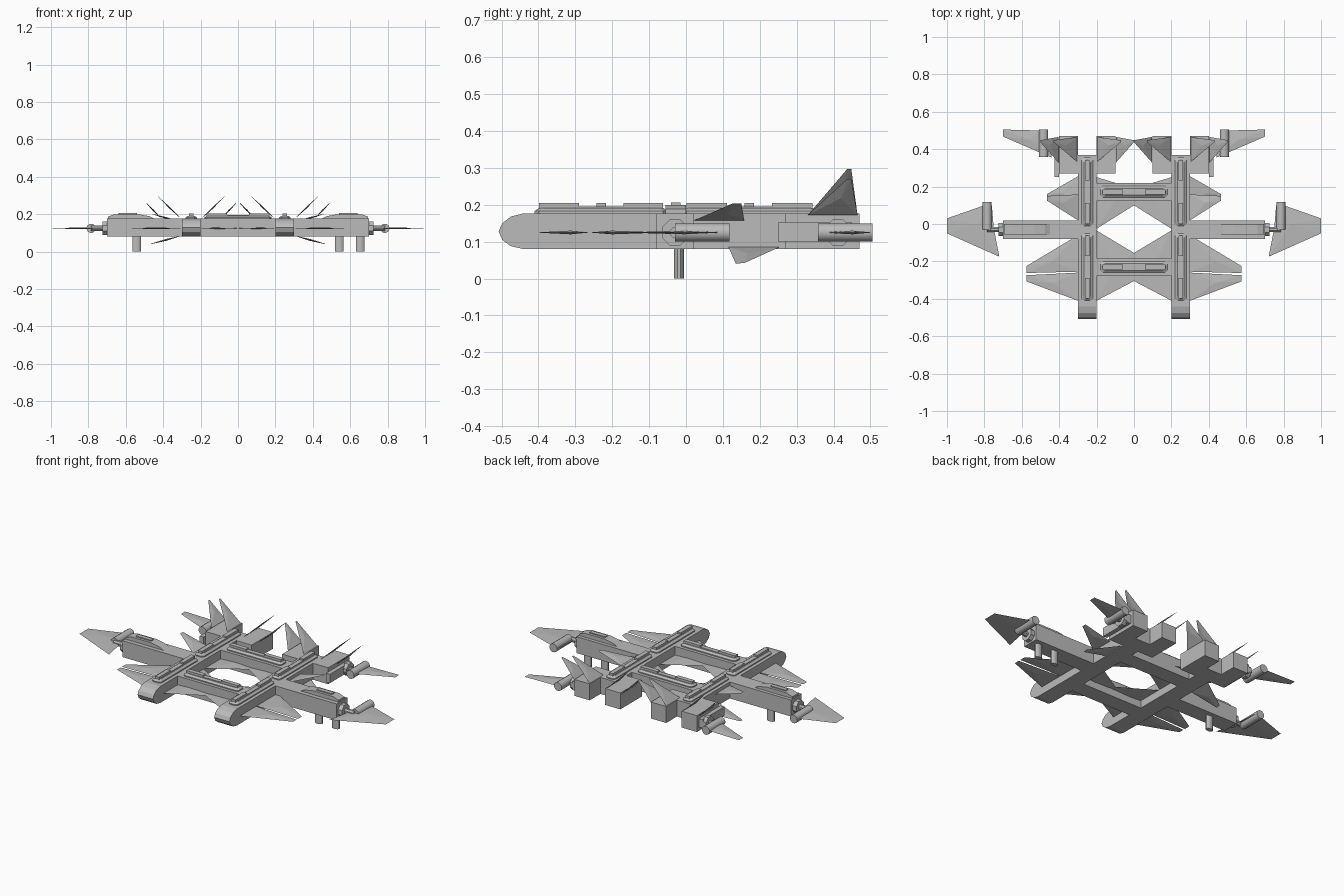
import bpy, bmesh, math
from mathutils import Vector, Matrix

cube = bpy.data.objects.get("Cube")
if cube:
    bpy.data.objects.remove(cube, do_unlink=True)

grey = bpy.data.materials.new("hull_grey")
grey.use_nodes = True
COLOR = (0.5, 0.5, 0.5, 1)
grey.diffuse_color = COLOR
grey.node_tree.nodes["Principled BSDF"].inputs["Base Color"].default_value = COLOR


def finish(name, bm, mirror=True, smooth=False):
    bmesh.ops.recalc_face_normals(bm, faces=bm.faces)
    mesh = bpy.data.meshes.new(name)
    bm.to_mesh(mesh)
    bm.free()
    mesh.materials.append(grey)
    ob = bpy.data.objects.new(name, mesh)
    bpy.context.collection.objects.link(ob)
    if mirror:
        ob.modifiers.new("Mirror", 'MIRROR').use_mirror_merge = False
    if smooth:
        bpy.ops.object.select_all(action='DESELECT')
        ob.select_set(True)
        bpy.context.view_layer.objects.active = ob
        bpy.ops.object.shade_smooth_by_angle(angle=math.radians(40))
    return ob


def box(name, x, y, z, mirror=True):
    bm = bmesh.new()
    center = [(a + b) / 2 for a, b in (x, y, z)]
    size = [b - a for a, b in (x, y, z)]
    m = Matrix.Translation(center) @ Matrix.Diagonal((*size, 1))
    bmesh.ops.create_cube(bm, size=1, matrix=m)
    return finish(name, bm, mirror)


def prism(name, pts, move, mirror=True):
    """Extrude a planar outline along a vector."""
    bm = bmesh.new()
    f = bm.faces.new([bm.verts.new(p) for p in pts])
    ext = bmesh.ops.extrude_face_region(bm, geom=[f])
    bmesh.ops.translate(bm, vec=move,
                        verts=[v for v in ext["geom"] if isinstance(v, bmesh.types.BMVert)])
    return finish(name, bm, mirror)


def tube(name, center, axis, radius, length, sides, mirror=True, flat=1, smooth=True):
    bm = bmesh.new()
    rot = Vector((0, 0, 1)).rotation_difference(Vector(axis)).to_matrix().to_4x4()
    m = (Matrix.Translation(center) @ rot @ Matrix.Diagonal((1, flat, 1, 1))
         @ Matrix.Rotation(math.pi / sides, 4, 'Z'))
    bmesh.ops.create_cone(bm, cap_ends=True, segments=sides, radius1=radius,
                          radius2=radius, depth=length, matrix=m)
    return finish(name, bm, mirror, smooth)


def blade(name, pts, thick=0.005):
    """Thin sharp-edged blade: outline with a shallow peak on each side."""
    bm = bmesh.new()
    vs = [bm.verts.new(p) for p in pts]
    mid = sum((v.co for v in vs), Vector()) / len(vs)
    n = (vs[1].co - vs[0].co).cross(vs[2].co - vs[0].co).normalized()
    for s in (1, -1):
        peak = bm.verts.new(mid + n * thick * s)
        for i, v in enumerate(vs):
            bm.faces.new((v, vs[(i + 1) % len(vs)], peak))
    return finish(name, bm)


def flat_blade(name, outline, z=0.125):
    return blade(name, [(x, y, z) for x, y in outline])


def pad(name, center, half, along_y, mirror):
    """Raised bevelled strip with a rib at each end and a low middle rib."""
    cx, cy = center
    bm = bmesh.new()
    rings = []
    for z, w, l in ((0.172, 0.03, half), (0.183, 0.03, half), (0.192, 0.018, half - 0.012)):
        c = 0.012
        loop = [(-l + c, -w), (l - c, -w), (l, -w + c), (l, w - c),
                (l - c, w), (-l + c, w), (-l, w - c), (-l, -w + c)]
        rings.append([bm.verts.new((cx + b, cy + a, z) if along_y else (cx + a, cy + b, z))
                      for a, b in loop])
    for lo, hi in zip(rings, rings[1:]):
        for i in range(8):
            j = (i + 1) % 8
            bm.faces.new((lo[i], lo[j], hi[j], hi[i]))
    bm.faces.new(rings[0])
    bm.faces.new(rings[-1])
    finish(name, bm, mirror)
    third = half / 3
    for part, a, b, top in (("first", -half + 0.012, -third, 0.205),
                            ("middle", -third, third, 0.196),
                            ("last", third, half - 0.012, 0.205)):
        x, y = (cx - 0.013, cx + 0.013), (cy + a, cy + b)
        if not along_y:
            x, y = (cx + a, cx + b), (cy - 0.013, cy + 0.013)
        box(f"{name}_{part}_rib", x, y, (0.185, top), mirror)


# Long hulls with rounded noses
nose = [(-0.44, 0.08), (-0.475, 0.088), (-0.498, 0.105), (-0.508, 0.128),
        (-0.498, 0.15), (-0.475, 0.168), (-0.44, 0.177)]
side = nose + [(0.37, 0.177), (0.37, 0.08)]
prism("hull", [(0.2, y, z) for y, z in side], (0.1, 0, 0))
pad("front_hull_pad", (0.25, -0.23), 0.18, True, True)
pad("rear_hull_pad", (0.25, 0.172), 0.183, True, True)

# Crossbars joining the hulls
for name, y in (("front", -0.23), ("rear", 0.172)):
    box(name + "_crossbar", (-0.2, 0.2), (y - 0.048, y + 0.048), (0.08, 0.177), False)
    pad(name + "_crossbar_pad", (0, y), 0.18, False, False)

# Side arms with sloped top housing
box("side_arm", (0.3, 0.7), (-0.08, 0.02), (0.08, 0.177))
housing = [(0.445, 0.175), (0.475, 0.19), (0.53, 0.2), (0.66, 0.2), (0.695, 0.188), (0.695, 0.175)]
prism("arm_housing", [(x, -0.055, z) for x, z in housing], (0, 0.055, 0))
box("arm_housing_rib", (0.54, 0.64), (-0.04, -0.015), (0.195, 0.206))

# Landing legs: two on the left, one on the right
for i, x in enumerate((0.542, 0.653, -0.542)):
    tube(f"leg_{i + 1}", (x, -0.019, 0.042), (0, 0, 1), 0.024, 0.084, 12, False, 0.6)

# Engine blocks beside the hull tails
box("inner_engine_block", (0.1, 0.2), (0.27, 0.47), (0.08, 0.177))
box("outer_engine_block", (0.3, 0.4), (0.27, 0.47), (0.08, 0.177))
box("outer_engine_plate", (0.4, 0.425), (0.25, 0.45), (0.1, 0.152))

# Pivots and thrusters
for name, x, y, pivot_y, near in (("arm", 0.785, 0.044, -0.03, 0.7),
                                  ("rear", 0.483, 0.432, 0.412, 0.42)):
    tube(name + "_pivot", (near + 0.012, pivot_y, 0.125), (1, 0, 0), 0.038, 0.026, 8, smooth=False)
    tube(name + "_pivot_shaft", ((near + x) / 2, pivot_y, 0.125), (1, 0, 0), 0.015, x - near, 8)
    tube(name + "_thruster", (x, y, 0.125), (0, 1, 0), 0.025, 0.148, 12)

# Horizontal wings
flat_blade("arm_wing", [(1, 0.03), (0.8, 0.1), (0.76, 0.1), (0.75, -0.02), (0.72, -0.175), (1, -0.05)])
flat_blade("rear_wing", [(0.7, 0.505), (0.7, 0.467), (0.44, 0.355), (0.45, 0.43), (0.51, 0.5)])
flat_blade("front_wing_fore", [(0.3, -0.41), (0.575, -0.307), (0.575, -0.274), (0.3, -0.26)])
flat_blade("front_wing_aft", [(0.3, -0.255), (0.575, -0.262), (0.575, -0.225), (0.3, -0.06)])
flat_blade("front_inner_wing", [(0.2, -0.41), (0, -0.305), (0, -0.155), (0.2, -0.035)])
flat_blade("rear_inner_wing", [(0.2, -0.025), (0, 0.1), (0, 0.19), (0.2, 0.25)])

# Split middle wings: fore half rises, aft half droops
blade("middle_wing_fore", [(0.3, 0.02, 0.157), (0.465, 0.125, 0.203), (0.465, 0.15, 0.203), (0.3, 0.158, 0.157)])
blade("middle_wing_aft", [(0.3, 0.115, 0.086), (0.465, 0.135, 0.04), (0.465, 0.16, 0.043), (0.3, 0.255, 0.086)])

# Tail fins leaning away from each hull, two on each engine block
for side_name, d in (("inner", -1), ("outer", 1)):
    for i, (root, tip, top) in enumerate(((0.05, 0.18, 0.297), (0.155, 0.25, 0.27))):
        r, t = 0.25 + d * root, 0.25 + d * tip
        blade(f"{side_name}_tail_fin_{i + 1}",
              [(r, 0.33, 0.172), (t, 0.437, top), (t, 0.448, top), (r, 0.465, 0.172)], 0.004)
